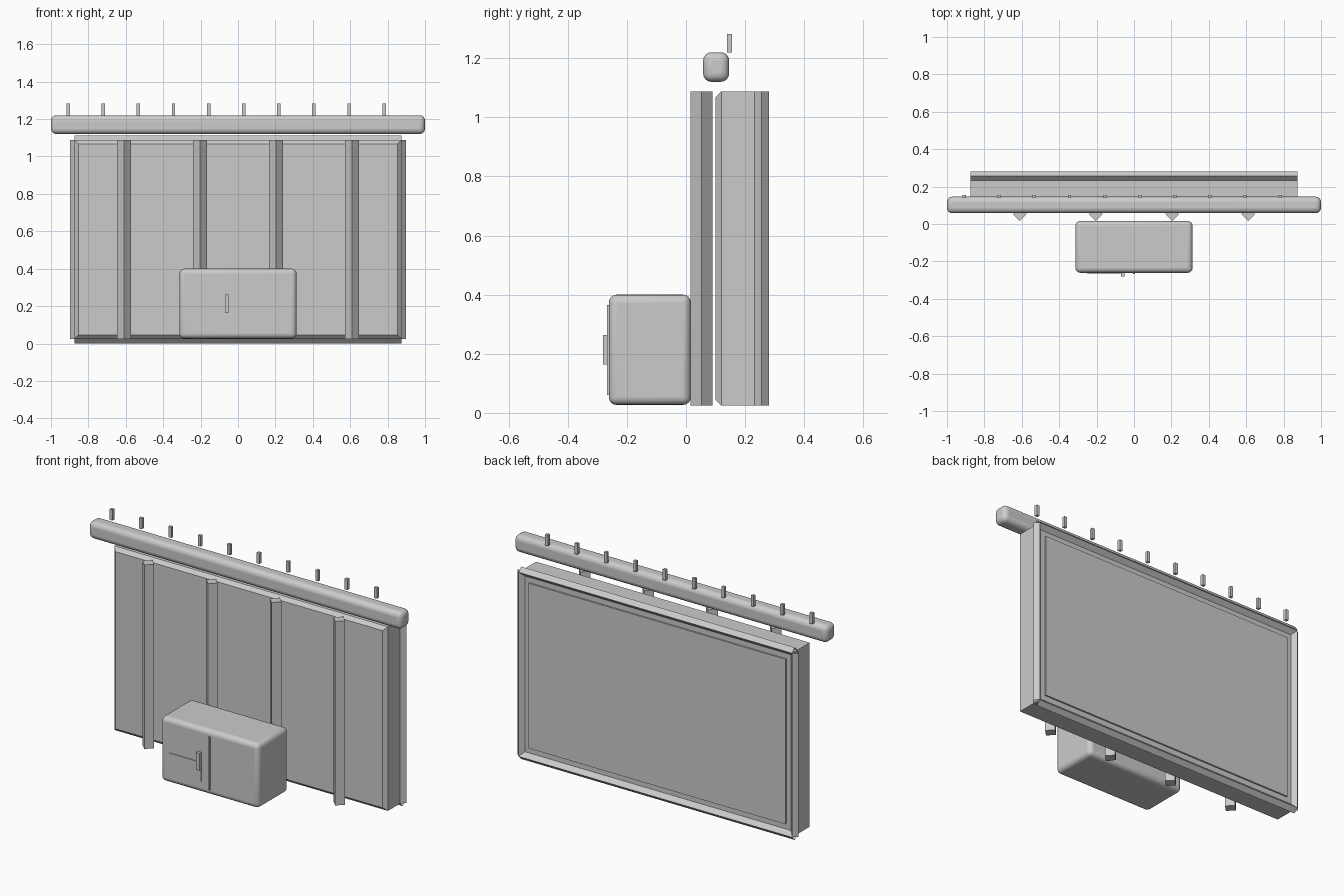
import bpy, bmesh, math
from mathutils import Matrix, Vector

if "Cube" in bpy.data.objects:
    bpy.data.objects.remove(bpy.data.objects["Cube"])

grey = bpy.data.materials.new("plain_grey")
grey.diffuse_color = (0.6, 0.6, 0.6, 1)
grey.use_nodes = True
grey.node_tree.nodes["Principled BSDF"].inputs["Base Color"].default_value = grey.diffuse_color


def finish(bm, name):
    bmesh.ops.recalc_face_normals(bm, faces=bm.faces)
    me = bpy.data.meshes.new(name)
    bm.to_mesh(me)
    bm.free()
    me.materials.append(grey)
    ob = bpy.data.objects.new(name, me)
    bpy.context.collection.objects.link(ob)
    return ob


def box_mesh(x, y, z):
    bm = bmesh.new()
    size = [b - a for a, b in (x, y, z)]
    mid = [(a + b) / 2 for a, b in (x, y, z)]
    bmesh.ops.create_cube(bm, size=1, matrix=Matrix.Translation(mid) @ Matrix.Diagonal((*size, 1)))
    return bm


def box(name, x, y, z):
    return finish(box_mesh(x, y, z), name)


def round_box(name, x, y, z, radius):
    ob = box(name, x, y, z)
    bev = ob.modifiers.new("rounding", 'BEVEL')
    bev.width = radius
    bev.segments = 4
    bpy.context.view_layer.objects.active = ob
    ob.select_set(True)
    bpy.ops.object.shade_smooth_by_angle(angle=math.radians(40))
    ob.select_set(False)
    return ob


def diamond_bar(name, start, end, radius, caps):
    """Four-sided bar with its corners pointing along the axes."""
    a, b = Vector(start), Vector(end)
    side = Vector((0, 0, 1)) if abs(b.x - a.x) > 0.1 else Vector((1, 0, 0))
    dirs = [side, Vector((0, 1, 0)), -side, Vector((0, -1, 0))]
    bm = bmesh.new()
    lo = [bm.verts.new(a + d * radius) for d in dirs]
    hi = [bm.verts.new(b + d * radius) for d in dirs]
    for i in range(4):
        j = (i + 1) % 4
        bm.faces.new((lo[i], lo[j], hi[j], hi[i]))
    if caps:
        bm.faces.new(lo)
        bm.faces.new(hi)
    return finish(bm, name)


W, Z0, Z1, YB = 0.874, 0.025, 1.088, 0.256

# Panel body with a chamfered front rim
bm = box_mesh((-W, W), (0.1, YB), (Z0, Z1))
front = [e for e in bm.edges if all(v.co.y < 0.11 for v in e.verts)]
bmesh.ops.bevel(bm, geom=front, offset=0.02, segments=1, affect='EDGES')
finish(bm, "panel_body")

# Raised screen on the back
box("screen", (-0.82, 0.82), (YB - 0.01, YB + 0.009), (0.08, 1.033))

# Open-ended frame bars around the back rim
diamond_bar("frame_top", (-W, YB, Z1), (W, YB, Z1), 0.024, False)
diamond_bar("frame_bottom", (-W, YB, Z0), (W, YB, Z0), 0.024, False)
for s, side in ((-1, "left"), (1, "right")):
    diamond_bar("frame_" + side, (s * W, YB, Z0), (s * W, YB, Z1), 0.024, False)

# Upright posts in front of the panel
for i in range(4):
    x = -0.61 + i * 0.4067
    diamond_bar("post_%d" % (i + 1), (x, 0.053, Z0), (x, 0.053, Z1), 0.037, True)

# Top rail with its row of pegs
round_box("top_rail", (-1, 1), (0.058, 0.146), (1.12, 1.22), 0.028)
for i in range(10):
    x = -0.908 + i * 0.1877
    box("peg_%d" % (i + 1), (x - 0.009, x + 0.009), (0.139, 0.156), (1.22, 1.282))

# Cabinet with seam, hatch and handle
round_box("cabinet", (-0.313, 0.313), (-0.261, 0.016), (0.027, 0.4), 0.026)
box("cabinet_seam", (-0.006, 0.006), (-0.267, -0.258), (0.06, 0.365))
box("cabinet_hatch", (-0.252, -0.052), (-0.265, -0.258), (0.092, 0.204))
box("cabinet_handle", (-0.07, -0.05), (-0.281, -0.262), (0.163, 0.263))
